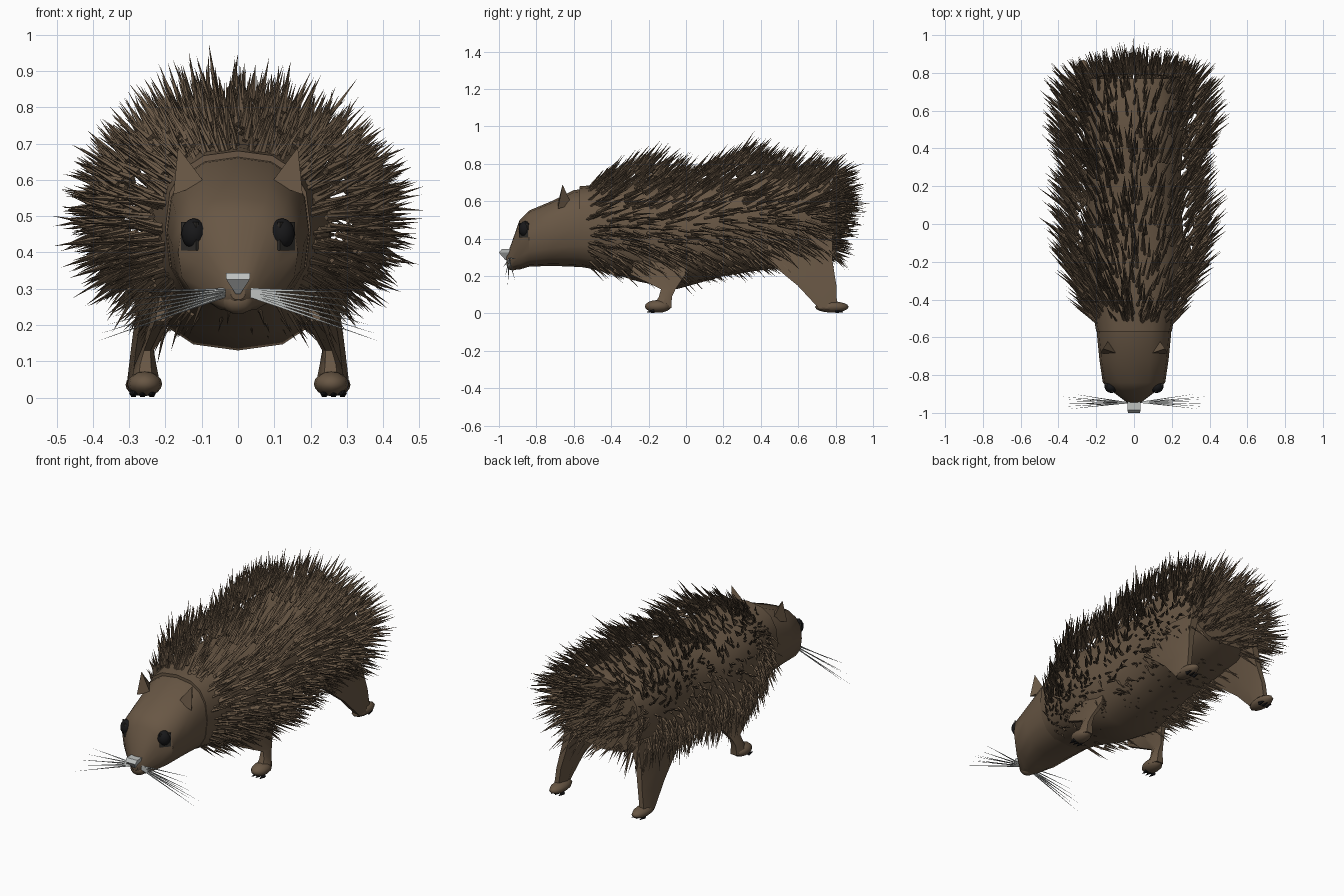
import bpy, bmesh, math, random
from mathutils import Vector, Matrix

random.seed(7)
if "Cube" in bpy.data.objects:
    bpy.data.objects.remove(bpy.data.objects["Cube"], do_unlink=True)


def material(name, rgb):
    m = bpy.data.materials.new(name)
    m.use_nodes = True
    m.diffuse_color = (*rgb, 1)
    bsdf = m.node_tree.nodes["Principled BSDF"]
    bsdf.inputs["Base Color"].default_value = (*rgb, 1)
    bsdf.inputs["Roughness"].default_value = 0.8
    return m


FUR = material("brown_fur", (0.138, 0.094, 0.058))
BLACK = material("black", (0.009, 0.009, 0.01))
LID = material("dark_grey", (0.03, 0.027, 0.024))
PALE = material("pale_grey", (0.52, 0.54, 0.53))


def finish(bm, name, mat, smooth=None):
    bmesh.ops.recalc_face_normals(bm, faces=bm.faces)
    me = bpy.data.meshes.new(name)
    bm.to_mesh(me)
    bm.free()
    me.materials.append(mat)
    ob = bpy.data.objects.new(name, me)
    bpy.context.collection.objects.link(ob)
    if smooth:
        bpy.ops.object.select_all(action="DESELECT")
        ob.select_set(True)
        bpy.context.view_layer.objects.active = ob
        bpy.ops.object.shade_smooth_by_angle(angle=math.radians(smooth))
    return ob


def skin(name, loops, mat, smooth):
    """Bridge equal-length loops of points and cap both ends."""
    bm = bmesh.new()
    rings = [[bm.verts.new(p) for p in loop] for loop in loops]
    n = len(rings[0])
    for a, b in zip(rings, rings[1:]):
        for i in range(n):
            j = (i + 1) % n
            bm.faces.new((a[i], a[j], b[j], b[i]))
    bm.faces.new(rings[0])
    bm.faces.new(rings[-1])
    return finish(bm, name, mat, smooth)


def power(v, e):
    return math.copysign(abs(v) ** e, v)


def trunk(name, rows, e, n=16):
    """Loft along y; rows are (y, half width, bottom, top)."""
    angles = [math.tau * i / n for i in range(n)]
    loops = [[(w * power(math.cos(t), e), y, (lo + hi) / 2 + (hi - lo) / 2 * power(math.sin(t), e))
              for t in angles] for y, w, lo, hi in rows]
    return skin(name, loops, FUR, 35)


def limb(name, rows, side, n=6):
    """Loft along z; rows are (z, x, y, x radius, y radius)."""
    loops = [[(side * (x + rx * math.cos(math.tau * i / n)), y + ry * math.sin(math.tau * i / n), z)
              for i in range(n)] for z, x, y, rx, ry in rows]
    return skin(name, loops, FUR, 40)


def ball(name, centre, size, mat, rot=None):
    bm = bmesh.new()
    bmesh.ops.create_uvsphere(bm, u_segments=12, v_segments=8, radius=1)
    m = Matrix.Translation(centre) @ (rot or Matrix()) @ Matrix.Diagonal((*size, 1))
    bmesh.ops.transform(bm, matrix=m, verts=bm.verts)
    return finish(bm, name, mat, 60)


def spike(bm, base, direction, length, radius, sides=4):
    """Add one slim pointed quill to a mesh."""
    d = direction.normalized()
    q = d.to_track_quat("Z", "Y")
    tip = bm.verts.new(base + d * length)
    ring = [bm.verts.new(base + q @ Vector((radius * math.cos(math.tau * i / sides),
            radius * math.sin(math.tau * i / sides), 0))) for i in range(sides)]
    for i in range(sides):
        bm.faces.new((ring[i], ring[(i + 1) % sides], tip))
    bm.faces.new(ring[::-1])


def jitter(amount):
    return Vector([random.uniform(-amount, amount) for _ in range(3)])


def sample(rows, y):
    """Interpolate a row table at y."""
    for a, b in zip(rows, rows[1:]):
        if y <= b[0]:
            f = max(0, (y - a[0]) / (b[0] - a[0]))
            return [p + (q - p) * f for p, q in zip(a[1:], b[1:])]
    return rows[-1][1:]


# Head and body
trunk("head", [(-0.96, 0.02, 0.27, 0.31), (-0.935, 0.05, 0.235, 0.37), (-0.89, 0.11, 0.235, 0.5),
               (-0.84, 0.165, 0.25, 0.55), (-0.72, 0.183, 0.255, 0.6),
               (-0.6, 0.195, 0.25, 0.66), (-0.5, 0.2, 0.245, 0.67)], 0.8)
trunk("body", [(-0.57, 0.2, 0.25, 0.68), (-0.45, 0.22, 0.23, 0.69), (-0.25, 0.255, 0.17, 0.7),
               (-0.05, 0.26, 0.13, 0.69), (0.2, 0.245, 0.2, 0.71), (0.45, 0.26, 0.24, 0.76),
               (0.65, 0.26, 0.27, 0.76), (0.77, 0.23, 0.32, 0.74)], 0.78)

# Coat of spines: shell rows are (y, half width, bottom, top)
shell = [(-0.56, 0.19, 0.25, 0.66), (-0.4, 0.26, 0.22, 0.74), (-0.24, 0.35, 0.2, 0.81),
         (-0.02, 0.39, 0.19, 0.72), (0.15, 0.35, 0.22, 0.79), (0.27, 0.35, 0.24, 0.84),
         (0.55, 0.4, 0.28, 0.77), (0.76, 0.33, 0.32, 0.74)]
bm = bmesh.new()
for _ in range(1800):
    y = random.uniform(-0.55, 0.75)
    t = math.radians(random.uniform(-62, 242))
    w, lo, hi = sample(shell, y)
    depth = random.uniform(0.86, 1.0)
    h = (hi - lo) / 2
    base = Vector((w * depth * math.cos(t), y, (lo + hi) / 2 + h * depth * math.sin(t)))
    normal = Vector((math.cos(t) / w, 0, math.sin(t) / h)).normalized()
    direction = normal * 0.85 + Vector((0, 0.85, 0.05)) + jitter(0.2)
    spike(bm, base, direction, random.uniform(0.13, 0.19), 0.009)
finish(bm, "back_spines", FUR)

# Spines on the rump, reaching furthest at its upper middle
bm = bmesh.new()
for _ in range(300):
    t, r = random.uniform(0, math.tau), math.sqrt(random.random())
    x, z = 0.31 * r * math.cos(t), 0.21 * r * math.sin(t)
    base = Vector((x, 0.8 - 0.04 * r + 0.15 * z, 0.54 + z))
    direction = Vector((x * 1.5, 0.8, z * 1.3 + 0.1)) + jitter(0.2)
    spike(bm, base, direction, random.uniform(0.12, 0.19) - 0.15 * abs(x), 0.009)
finish(bm, "rump_spines", FUR)

# Sparse short spines on the belly
bm = bmesh.new()
for _ in range(120):
    y = random.uniform(-0.5, 0.6)
    lo = sample(shell, y)[1]
    x = random.uniform(-0.2, 0.2)
    spike(bm, Vector((x, y, lo + 0.01)), Vector((x * 2, 0.6, -0.4)), random.uniform(0.06, 0.1), 0.007)
finish(bm, "belly_spines", FUR)

# Parts repeated on both sides
for side, label in ((1, "left"), (-1, "right")):
    limb(label + "_front_leg", [(0.34, 0.19, -0.14, 0.03, 0.14), (0.21, 0.215, -0.15, 0.028, 0.17),
                                (0.13, 0.25, -0.095, 0.018, 0.045), (0.09, 0.255, -0.11, 0.03, 0.04),
                                (0.03, 0.255, -0.13, 0.042, 0.06)], side)
    limb(label + "_hind_leg", [(0.42, 0.21, 0.61, 0.05, 0.2), (0.28, 0.24, 0.61, 0.035, 0.2),
                               (0.15, 0.265, 0.7, 0.028, 0.12), (0.025, 0.28, 0.76, 0.028, 0.055)], side)
    ball(label + "_front_foot", (side * 0.257, -0.15, 0.038), (0.048, 0.07, 0.034), FUR)
    ball(label + "_hind_foot", (side * 0.268, 0.78, 0.035), (0.042, 0.09, 0.03), FUR)

    # Claws
    bm = bmesh.new()
    for k in (-1, 0, 1):
        for y, way in ((-0.2, -1), (0.83, 1)):
            spike(bm, Vector((side * 0.263 + k * 0.025, y - way * 0.03, 0.012)),
                  Vector((0, way, -0.1)), 0.045, 0.012, 6)
    finish(bm, label + "_claws", BLACK)

    # Ear
    bm = bmesh.new()
    tip = bm.verts.new((side * 0.165, -0.66, 0.69))
    foot = [bm.verts.new((side * x, y, z)) for x, y, z in
            ((0.178, -0.685, 0.56), (0.09, -0.685, 0.59), (0.13, -0.61, 0.58))]
    for i in range(3):
        bm.faces.new((foot[i], foot[(i + 1) % 3], tip))
    bm.faces.new(foot)
    finish(bm, label + "_ear", FUR)

    # Eye with its dark lid plate
    turn = Matrix.Rotation(side * math.radians(48), 4, "Z")
    ball(label + "_eye", (side * 0.122, -0.86, 0.452), (0.036, 0.034, 0.042), BLACK, turn)
    bm = bmesh.new()
    bmesh.ops.create_cube(bm, size=1)
    m = Matrix.Translation((side * 0.133, -0.866, 0.445)) @ turn @ Matrix.Diagonal((0.062, 0.009, 0.078, 1))
    bmesh.ops.transform(bm, matrix=m, verts=bm.verts)
    finish(bm, label + "_eyelid", LID)

    # Whiskers fan out and droop
    bm = bmesh.new()
    for k in range(7):
        base = Vector((side * 0.035, -0.945, 0.298 - 0.003 * k))
        end = Vector((side * (0.32 + 0.013 * k), -0.9 - 0.08 * (k * 3 % 7) / 6, 0.29 - 0.023 * k))
        spike(bm, base, end - base, (end - base).length, 0.005, 3)
    finish(bm, label + "_whiskers", PALE)

# Nose: a wedge narrowing downward
skin("nose", [[(-w, y0, z), (w, y0, z), (w, -0.935, z), (-w, -0.935, z)]
              for z, w, y0 in ((0.285, 0.006, -0.965), (0.325, 0.032, -1.0), (0.344, 0.034, -0.985))], PALE, None)
# Chin below the nose
ball("chin", (0, -0.925, 0.265), (0.045, 0.035, 0.035), FUR)
